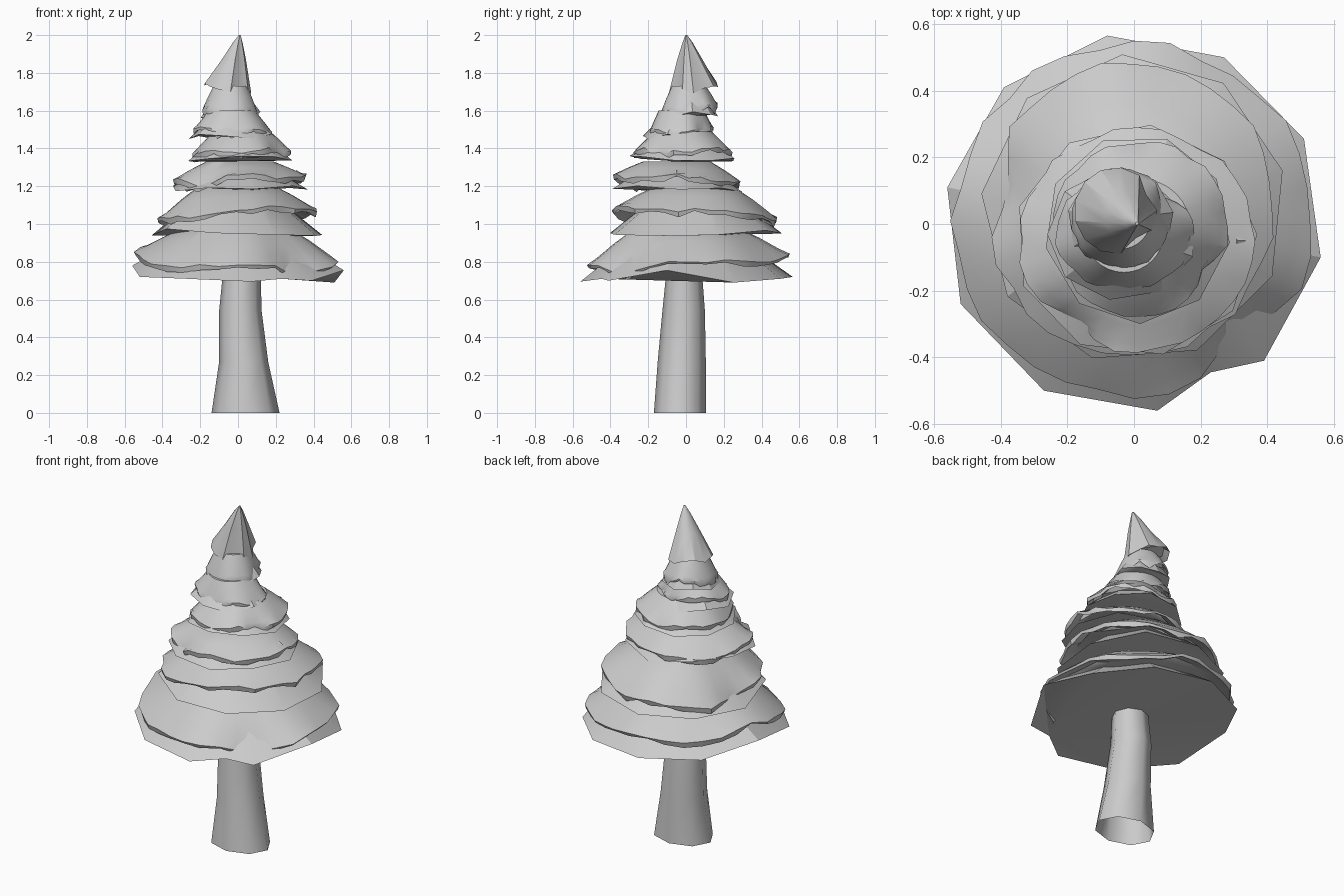
import bpy
import bmesh
import random
from math import sin, cos, pi, radians, atan2

cube = bpy.data.objects.get("Cube")
if cube:
    bpy.data.objects.remove(cube)

random.seed(4)

grey = bpy.data.materials.new("plain_grey")
grey.use_nodes = True
colour = (0.6, 0.6, 0.6, 1)
grey.diffuse_color = colour
grey.node_tree.nodes["Principled BSDF"].inputs["Base Color"].default_value = colour


def loft(name, rings, smooth=30, floor=True):
    """Skin a list of equal rings, close the top and, if asked, the floor."""
    bm = bmesh.new()
    rows = [[bm.verts.new(p) for p in ring] for ring in rings]
    n = len(rows[0])
    for low, high in zip(rows, rows[1:]):
        for i in range(n):
            j = (i + 1) % n
            bm.faces.new((low[i], low[j], high[j], high[i]))
    if floor:
        bm.faces.new(rows[0][::-1])
    bm.faces.new(rows[-1])
    bmesh.ops.triangulate(bm, faces=[f for f in bm.faces if len(f.verts) > 4])
    bmesh.ops.recalc_face_normals(bm, faces=bm.faces[:])
    mesh = bpy.data.meshes.new(name)
    bm.to_mesh(mesh)
    bm.free()
    mesh.materials.append(grey)
    obj = bpy.data.objects.new(name, mesh)
    bpy.context.collection.objects.link(obj)
    bpy.ops.object.select_all(action="DESELECT")
    obj.select_set(True)
    bpy.context.view_layer.objects.active = obj
    bpy.ops.object.shade_smooth_by_angle(angle=radians(smooth))


def oval(bounds, z, n, turn=0.0):
    """Ring of points filling the bounds (x0, x1, y0, y1)."""
    x0, x1, y0, y1 = bounds
    return [((x0 + x1) / 2 + (x1 - x0) / 2 * cos(turn + 2 * pi * i / n),
             (y0 + y1) / 2 + (y1 - y0) / 2 * sin(turn + 2 * pi * i / n), z)
            for i in range(n)]


def toward(ring, centre, scale, lift):
    """Copy a ring, scaled about a centre line and lifted."""
    cx, cy = centre
    return [(cx + (x - cx) * scale, cy + (y - cy) * scale, z + lift)
            for x, y, z in ring]


def needles(name, rim, centre, top_z, top_r):
    """Faceted skirt of branches with a flat underside."""
    cx, cy = centre
    top = [(cx + top_r * cos(a), cy + top_r * sin(a), top_z)
           for a in (atan2(y - cy, x - cx) for x, y, z in rim)]
    loft(name, [rim, top])


def snow(name, bounds, z, top_z, top_r, centre, tilt, notch, bump=0.0, n=32):
    """Drooping layer with a ragged, folded lower edge."""
    cx, cy = centre
    wave = random.uniform(0, 6)
    rim = []
    for i, (x, y, _) in enumerate(oval(bounds, z, n)):
        a = 2 * pi * i / n
        dent = max(0, cos(a - notch)) ** 30
        s = 1 - 0.14 * dent + random.uniform(-0.045, 0.01)
        h = z + 0.012 * sin(4 * a + wave) + random.uniform(-0.01, 0.01)
        h += tilt[0] * cos(a) + tilt[1] * sin(a) - 0.03 * dent
        # A swollen lump on the right-hand side
        h += bump * max(0, -cos(a + 0.3)) ** 12
        rim.append((cx + (x - cx) * s, cy + (y - cy) * s, h))
    lip = [(x, y, h - random.uniform(0.008, 0.035))
           for x, y, h in toward(rim, centre, 0.985, 0)]
    under = toward(lip, centre, 0.86, 0.03)
    top = [(cx + top_r * cos(2 * pi * i / n), cy + top_r * sin(2 * pi * i / n), top_z)
           for i in range(n)]

    def blend(out, rise):
        # Smooth the ragged rim away as the layer climbs inward
        rows = []
        for i in range(n):
            near = [rim[(i + k) % n] for k in (-1, 0, 1)]
            p = [sum(q[k] for q in near) / 3 for k in range(3)]
            t = top[i]
            rows.append((p[0] + (t[0] - p[0]) * out, p[1] + (t[1] - p[1]) * out,
                         p[2] + (t[2] - p[2]) * rise))
        return rows

    loft(name, [under, lip, rim, blend(0.15, 0.19), blend(0.5, 0.55), top], 35)


# Trunk: leaning, flared at the foot, open underneath
trunk = [((-0.14, 0.22, -0.17, 0.105), 0), ((-0.1, 0.16, -0.15, 0.105), 0.27),
         ((-0.1, 0.125, -0.125, 0.1), 0.54), ((-0.08, 0.12, -0.105, 0.085), 0.74)]
loft("trunk", [oval(b, z, 8) for b, z in trunk], 60, floor=False)

# Lowest branches: irregular outline
outline = [(-0.08, 0.565, 0.72), (-0.39, 0.41, 0.73), (-0.56, 0.11, 0.78),
           (-0.52, -0.24, 0.72), (-0.27, -0.5, 0.71), (0.07, -0.56, 0.695),
           (0.23, -0.445, 0.71), (0.39, -0.41, 0.7), (0.56, -0.1, 0.755),
           (0.51, 0.255, 0.69), (0.27, 0.5, 0.71)]
needles("branches_lowest", outline, (0, 0), 0.98, 0.2)
snow("snow_lowest", (-0.55, 0.55, -0.53, 0.55), 0.8, 1.0, 0.24, (0, 0),
     (-0.01, 0.025), -0.85, 0.05)

# Upper tiers: name, branch bounds, rim z, snow bounds, snow z, top z, top r, tilt, notch
tiers = [
    ("lower", (-0.46, 0.46, -0.42, 0.51), 0.955, (-0.45, 0.43, -0.4, 0.49),
     1.045, 1.21, 0.19, (0.03, -0.02), 3.0),
    ("middle", (-0.36, 0.37, -0.4, 0.3), 1.19, (-0.35, 0.37, -0.39, 0.29),
     1.235, 1.33, 0.18, (0.01, -0.015), -2.2),
    ("upper", (-0.27, 0.29, -0.3, 0.27), 1.34, (-0.25, 0.29, -0.28, 0.25),
     1.385, 1.49, 0.15, (0.01, 0.0), -0.6),
    ("high", (-0.26, 0.19, -0.23, 0.17), 1.46, (-0.24, 0.18, -0.2, 0.15),
     1.5, 1.6, 0.12, (-0.01, 0.01), 0.8),
    ("topmost", (-0.2, 0.12, -0.15, 0.17), 1.575, (-0.19, 0.11, -0.14, 0.17),
     1.61, 1.73, 0.09, (0.0, 0.02), 0.3),
]
for k, (name, bb, bz, sb, sz, tz, tr, tilt, notch) in enumerate(tiers):
    middle = ((sb[0] + sb[1]) / 2, (sb[2] + sb[3]) / 2)
    rim = [(x, y, z + random.uniform(-0.02, 0.02))
           for x, y, z in oval(bb, bz, 9, 0.25 + 0.5 * k)]
    needles("branches_" + name, rim, middle, tz - 0.02, tr * 0.8)
    snow("snow_" + name, sb, sz, tz, tr, middle, tilt, notch)

# Tip: a tall cone with folds gathered on one side
core = (-0.055, 0.04)
base = []
for i, (x, y, z) in enumerate(oval((-0.18, 0.07, -0.09, 0.17), 1.72, 13)):
    fold = 0.82 if i in (1, 11) else 1.0
    base.append((core[0] + (x - core[0]) * fold, core[1] + (y - core[1]) * fold,
                 z + 0.15 * (y - core[1]) - 0.15 * (x - core[0])
                 + random.uniform(-0.012, 0.012)))


def narrow(t, z):
    """Slide the base ring toward the apex at height z."""
    return [(x + (0.012 - x) * t, y * (1 - t), z) for x, y, h in base]


loft("tip", [toward(base, core, 0.75, 0.02), base, narrow(0.48, 1.87),
             narrow(0.79, 1.96), narrow(0.96, 2.0)], 30)
